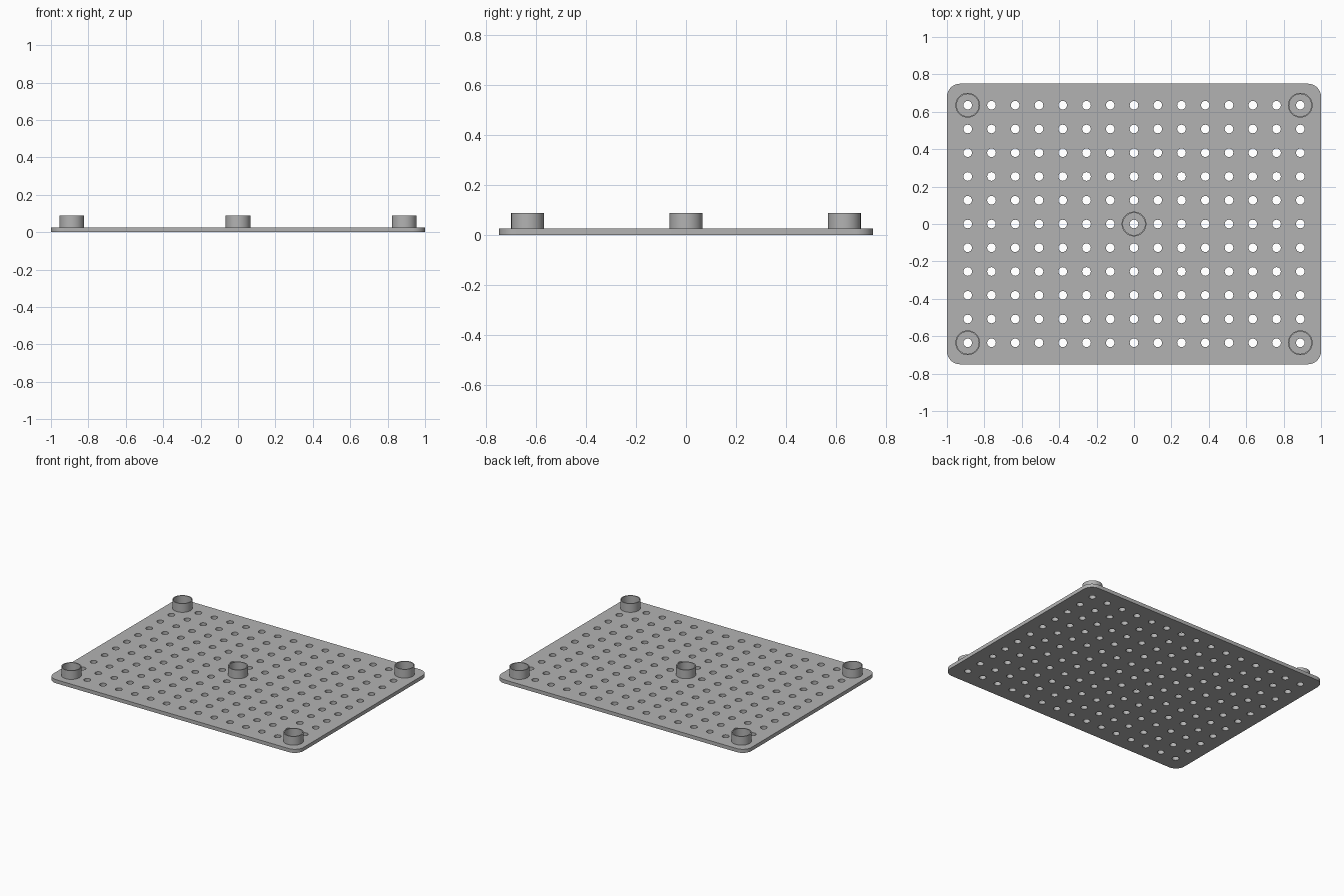
import bpy, bmesh
from math import cos, sin, pi, radians

cube = bpy.data.objects.get("Cube")
if cube:
    bpy.data.objects.remove(cube, do_unlink=True)

WIDTH, DEPTH, THICK = 2.0, 1.5, 0.026
CORNER, PITCH, HOLE = 0.07, 0.127, 0.023
COLS, ROWS = 7, 5            # holes on each side of the centre
TUBE_OUTER, TUBE_INNER, TUBE_TOP = 0.066, 0.059, 0.089

grey = bpy.data.materials.new("plain grey")
grey.use_nodes = True
tone = (0.45, 0.45, 0.45, 1)
grey.diffuse_color = tone
grey.node_tree.nodes["Principled BSDF"].inputs["Base Color"].default_value = tone


def arc(cx, cy, r, start, sweep, steps):
    return [(cx + r * cos(start + sweep * i / steps),
             cy + r * sin(start + sweep * i / steps)) for i in range(steps + 1)]


def circle(cx, cy, r, sides):
    return arc(cx, cy, r, 0, 2 * pi, sides)[:-1]


def extruded(name, loops, bottom, top):
    """Solid from closed outlines; inner outlines become holes."""
    curve = bpy.data.curves.new(name, 'CURVE')
    curve.dimensions = '2D'
    curve.fill_mode = 'BOTH'
    curve.extrude = (top - bottom) / 2
    for loop in loops:
        spline = curve.splines.new('POLY')
        spline.points.add(len(loop) - 1)
        for point, (x, y) in zip(spline.points, loop):
            point.co = (x, y, 0, 1)
        spline.use_cyclic_u = True
    curve.materials.append(grey)
    obj = bpy.data.objects.new(name, curve)
    bpy.context.collection.objects.link(obj)
    bpy.ops.object.select_all(action='DESELECT')
    obj.select_set(True)
    bpy.context.view_layer.objects.active = obj
    bpy.ops.object.convert(target='MESH')
    obj = bpy.context.object
    # Weld caps to walls and stand the part at its height
    bm = bmesh.new()
    bm.from_mesh(obj.data)
    bmesh.ops.remove_doubles(bm, verts=bm.verts, dist=0.0002)
    bmesh.ops.recalc_face_normals(bm, faces=bm.faces)
    bmesh.ops.translate(bm, verts=bm.verts, vec=(0, 0, (top + bottom) / 2))
    bm.to_mesh(obj.data)
    bm.free()
    bpy.ops.object.shade_smooth_by_angle(angle=radians(30))
    return obj


# Rounded base plate with a grid of through holes
outline = []
for k, (sx, sy) in enumerate([(1, 1), (-1, 1), (-1, -1), (1, -1)]):
    outline += arc(sx * (WIDTH / 2 - CORNER), sy * (DEPTH / 2 - CORNER),
                   CORNER, k * pi / 2, pi / 2, 10)
holes = [circle(i * PITCH, j * PITCH, HOLE, 24)
         for i in range(-COLS, COLS + 1) for j in range(-ROWS, ROWS + 1)]
extruded("perforated_plate", [outline] + holes, 0, THICK)

# Thin-walled standoff tubes at the corner holes and the centre
spots = {"front_right": (-1, -1), "front_left": (1, -1), "back_right": (-1, 1),
         "back_left": (1, 1), "centre": (0, 0)}
for place, (sx, sy) in spots.items():
    x, y = sx * COLS * PITCH, sy * ROWS * PITCH
    extruded(place + "_tube", [circle(x, y, r, 48) for r in (TUBE_OUTER, TUBE_INNER)],
             THICK, TUBE_TOP)
